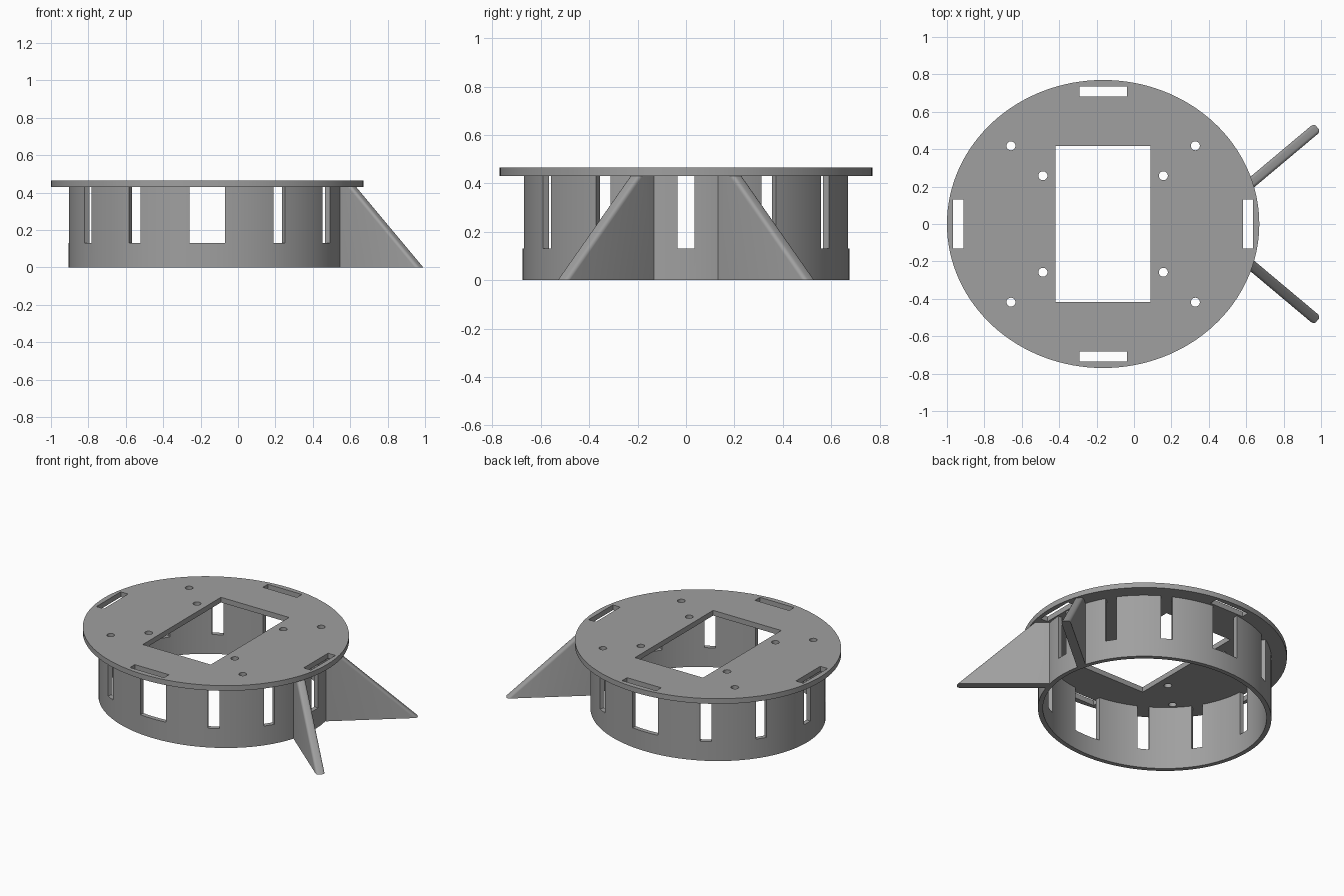
import bpy, bmesh, math
from mathutils import Matrix, Vector

if "Cube" in bpy.data.objects:
    bpy.data.objects.remove(bpy.data.objects["Cube"])

CX = -0.165                      # centre of the round body
PLATE_Z, TOP_Z = 0.43, 0.465     # underside and top of the plate
RX, RY, WALL = 0.74, 0.675, 0.03 # ring radii and wall thickness

grey = bpy.data.materials.new("grey")
grey.diffuse_color = (0.35, 0.35, 0.35, 1)
grey.use_nodes = True
grey.node_tree.nodes["Principled BSDF"].inputs["Base Color"].default_value = grey.diffuse_color


def finish(bm, name):
    bmesh.ops.recalc_face_normals(bm, faces=bm.faces)
    me = bpy.data.meshes.new(name)
    bm.to_mesh(me)
    bm.free()
    ob = bpy.data.objects.new(name, me)
    bpy.context.collection.objects.link(ob)
    me.materials.append(grey)
    return ob


def add_box(bm, centre, size, angle=0):
    m = (Matrix.Translation(centre) @ Matrix.Rotation(angle, 4, 'Z')
         @ Matrix.Diagonal((*size, 1)))
    bmesh.ops.create_cube(bm, size=1, matrix=m)


def add_cylinder(bm, x, y, z0, z1, rx, ry, n):
    m = Matrix.Translation((x, y, (z0 + z1) / 2)) @ Matrix.Diagonal((rx, ry, z1 - z0, 1))
    bmesh.ops.create_cone(bm, cap_ends=True, segments=n, radius1=1, radius2=1,
                          depth=1, matrix=m)


def cut(ob, cutter):
    mod = ob.modifiers.new("cut", 'BOOLEAN')
    mod.operation, mod.solver, mod.object = 'DIFFERENCE', 'EXACT', cutter
    cutter.hide_render = True
    cutter.hide_set(True)


def smooth(ob):
    # bake the modifiers, then smooth only the gently curved faces
    bpy.ops.object.select_all(action='DESELECT')
    ob.select_set(True)
    bpy.context.view_layer.objects.active = ob
    for mod in list(ob.modifiers):
        bpy.ops.object.modifier_apply(modifier=mod.name)
    bpy.ops.object.shade_smooth_by_angle(angle=math.radians(25))


# Top plate with central opening, edge slots and screw holes
bm = bmesh.new()
add_cylinder(bm, CX, 0, PLATE_Z, TOP_Z, 0.835, 0.77, 128)
plate = finish(bm, "top_plate")
bm = bmesh.new()
add_box(bm, (CX, 0, 0.45), (0.508, 0.834, 0.2))
for s in (-1, 1):
    add_box(bm, (CX, s * 0.709, 0.45), (0.255, 0.052, 0.2))
    add_box(bm, (CX + s * 0.774, 0, 0.45), (0.055, 0.26, 0.2))
    for t in (-1, 1):
        for dx, dy in ((0.493, 0.418), (0.322, 0.258)):
            add_cylinder(bm, CX + s * dx, t * dy, 0.35, 0.55, 0.024, 0.024, 24)
cut(plate, finish(bm, "plate_cutter"))
smooth(plate)

# Ring wall, an elliptical tube
bm = bmesh.new()
N = 128
loops = []
for rx, ry, z in ((RX, RY, 0), (RX, RY, PLATE_Z),
                  (RX - WALL, RY - WALL, PLATE_Z), (RX - WALL, RY - WALL, 0)):
    loops.append([bm.verts.new((CX + rx * math.cos(2 * math.pi * i / N),
                                ry * math.sin(2 * math.pi * i / N), z)) for i in range(N)])
for k in range(4):
    a, b = loops[k], loops[(k + 1) % 4]
    for i in range(N):
        j = (i + 1) % N
        bm.faces.new((a[i], a[j], b[j], b[i]))
ring = finish(bm, "ring_wall")

# Window notches, open up to the plate: wide at front and back, narrow elsewhere
bm = bmesh.new()
for base in (0, 180):
    for off in (-58.5, -30.5, 0, 30.5, 58.5, 90):
        a = math.radians(base + off)
        width = 0.19 if off == 90 else 0.07
        add_box(bm, (CX + (RX - WALL / 2) * math.cos(a), (RY - WALL / 2) * math.sin(a), 0.33),
                (0.16, width, 0.4), a)
cut(ring, finish(bm, "window_cutter"))
smooth(ring)

# Two sloping fins with rounded outer edges
for name, side in (("back_fin", 1), ("front_fin", -1)):
    along = Vector((math.cos(math.radians(40)), side * math.sin(math.radians(40)), 0))
    across = Vector((-along.y, along.x, 0)) * 0.028
    tip = Vector((0.98, side * 0.516, 0))
    profile = ((-0.565, 0), (0, 0), (-0.468, PLATE_Z), (-0.565, PLATE_Z))
    bm = bmesh.new()
    sides = [[bm.verts.new(tip + along * u + Vector((0, 0, z)) + across * s)
              for u, z in profile] for s in (-1, 1)]
    for f in sides:
        bm.faces.new(f)
    for i in range(4):
        j = (i + 1) % 4
        bm.faces.new((sides[0][i], sides[0][j], sides[1][j], sides[1][i]))
    edges = [bm.edges.get((f[1], f[2])) for f in sides]
    bmesh.ops.bevel(bm, geom=edges, offset=0.016, segments=4, profile=0.5, affect='EDGES')
    smooth(finish(bm, name))
